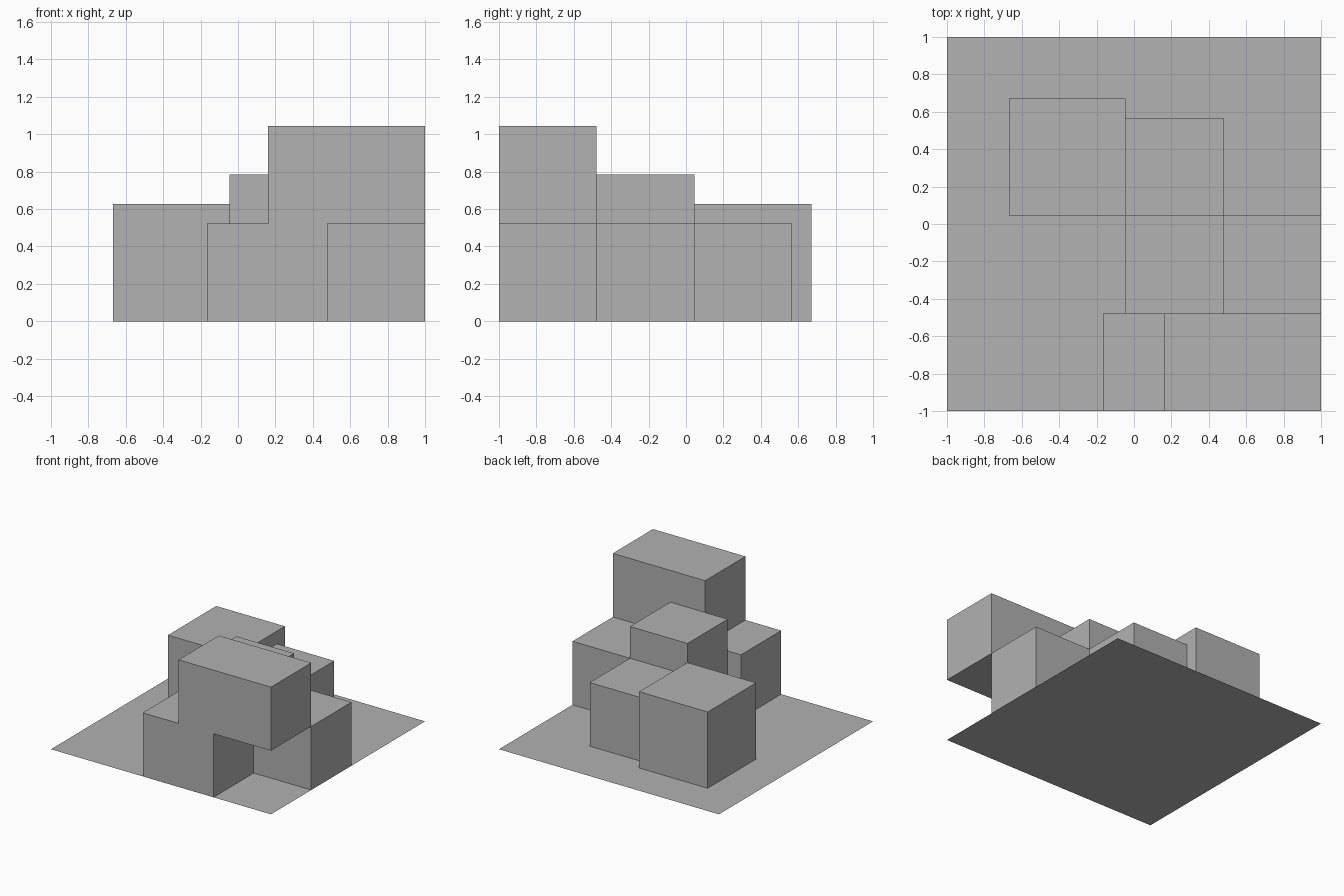
import bpy
import bmesh
from mathutils import Vector

# Remove the default cube
cube = bpy.data.objects.get("Cube")
if cube:
    bpy.data.objects.remove(cube, do_unlink=True)

# Single plain grey
GREY = (0.445, 0.445, 0.445, 1.0)
grey = bpy.data.materials.new("plain grey")
grey.use_nodes = True
grey.diffuse_color = GREY
for node in grey.node_tree.nodes:
    if node.type == "BSDF_PRINCIPLED":
        node.inputs["Base Color"].default_value = GREY


def add_object(name, bm):
    mesh = bpy.data.meshes.new(name)
    bm.to_mesh(mesh)
    bm.free()
    mesh.materials.append(grey)
    obj = bpy.data.objects.new(name, mesh)
    bpy.context.scene.collection.objects.link(obj)
    return obj


def box(name, low, high):
    """Axis-aligned block between two opposite corners."""
    low, high = Vector(low), Vector(high)
    bm = bmesh.new()
    bmesh.ops.create_cube(bm, size=1)
    bmesh.ops.scale(bm, vec=high - low, verts=bm.verts)
    bmesh.ops.translate(bm, vec=(low + high) / 2, verts=bm.verts)
    return add_object(name, bm)


# Shared grid of the blocks
UNIT = 0.5225
EDGE = 1.0
INNER = EDGE - UNIT            # one block in from the edge
CORE = EDGE - 2 * UNIT         # two blocks in from the edge

# Flat ground sheet
bm = bmesh.new()
bmesh.ops.create_grid(bm, x_segments=1, y_segments=1, size=EDGE)
add_object("ground_sheet", bm)

# Front row: low block with a long block overhanging on top
box("front_block", (-0.165, -EDGE, 0), (INNER, -INNER, UNIT))
box("top_overhang_block", (0.16, -EDGE, UNIT), (EDGE, -INNER, 2 * UNIT))

# Middle row: side block and taller central tower
box("side_block", (INNER, -INNER, 0), (EDGE, -CORE, UNIT))
box("central_tower", (CORE, -INNER, 0), (INNER, -CORE, 1.5 * UNIT))

# Back row: low block and a larger corner block
box("back_block", (CORE, -CORE, 0), (INNER, UNIT - CORE, UNIT))
box("back_corner_block", (-0.668, -CORE, 0), (CORE, 0.672, 1.2 * UNIT))
